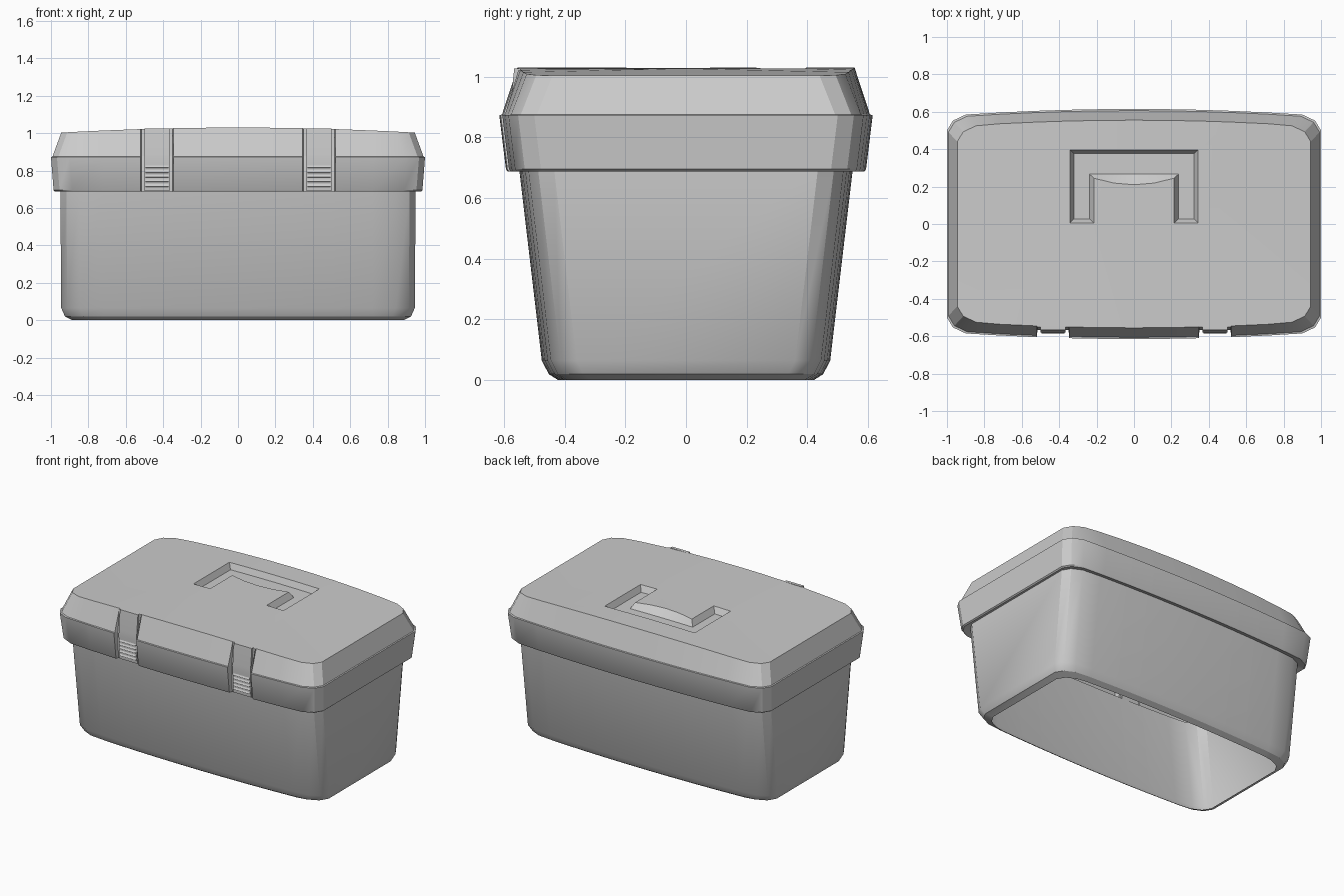
import bpy, bmesh, math
from mathutils import Vector

if "Cube" in bpy.data.objects:
    bpy.data.objects.remove(bpy.data.objects["Cube"])

LATCH_X = 0.433
NOTCH = 0.087


def outline(hx, hy, z, notch_y=None, crown=0.0):
    """Closed ring: bowed front and back, chamfered corners, optional latch notches in front."""
    def bow(x):
        return hy - 0.03 * (x / 0.9) ** 2
    xs = [-0.72, -LATCH_X - NOTCH, -LATCH_X - NOTCH + .004, -LATCH_X + NOTCH - .004,
          -LATCH_X + NOTCH, -0.17]
    xs = xs + [0.0] + [-x for x in reversed(xs)]
    corner = [(hx, hy - .115), (hx - .032, hy - .062), (hx - .1, hy - .03)]
    pts = [(-x, -y) for x, y in reversed(corner)][::-1]
    for x in xs:
        inside = abs(abs(x) - LATCH_X) < NOTCH - .002
        pts.append((x, -notch_y if inside and notch_y else -bow(x)))
    pts += [(x, -y) for x, y in reversed(corner)]
    pts += corner
    pts += [(-x, bow(x)) for x in xs]
    pts += [(-x, y) for x, y in reversed(corner)]
    return [Vector((x, y, z - crown * (x / .945) ** 2)) for x, y in pts]


def bridge(bm, rings):
    loops = [[bm.verts.new(p) for p in r] for r in rings]
    for a, b in zip(loops, loops[1:]):
        for i in range(len(a)):
            j = (i + 1) % len(a)
            bm.faces.new((a[i], a[j], b[j], b[i]))
    return loops


def finish(name, bm, angle=30, recalc=True):
    if recalc:
        bmesh.ops.recalc_face_normals(bm, faces=bm.faces)
    me = bpy.data.meshes.new(name)
    bm.to_mesh(me)
    bm.free()
    me.shade_smooth()
    me.set_sharp_from_angle(angle=math.radians(angle))
    ob = bpy.data.objects.new(name, me)
    bpy.context.collection.objects.link(ob)
    return ob


# Tapered body, open underneath
bm = bmesh.new()
bridge(bm, [outline(.885, .42, 0), outline(.925, .452, .02),
            outline(.945, .475, .065), outline(.95, .55, .70)])
finish("body", bm)

# Rim band with the flange that meets the body
bm = bmesh.new()
bridge(bm, [outline(.95, .55, .70), outline(.978, .588, .688, .562),
            outline(.986, .593, .695, .562), outline(1.0, .615, .873, .568),
            outline(.992, .606, .875, .567)])
finish("rim_band", bm)

# Lid with crowned top and handle recess
TOP, CROWN, DEPTH = 1.03, .027, .04


def recess(o, i, end, back, cross, dip, drop):
    half = [(i, end), (o, end), (o, back), (o / 2, back)]
    inner = [(-i, cross), (-i / 2, cross - dip * .75), (0, cross - dip),
             (i / 2, cross - dip * .75), (i, cross)]
    pts = half + [(0, back)] + [(-x, y) for x, y in reversed(half)] + inner
    return [Vector((x, y, TOP - CROWN * (x / .945) ** 2 - drop)) for x, y in pts]


bm = bmesh.new()
lid = bridge(bm, [outline(.992, .606, .875, .567),
                  outline(.945, .555, TOP, .552, CROWN)])
slot = bridge(bm, [recess(.342, .215, .005, .395, .245, .035, 0),
                   recess(.322, .238, .028, .378, .267, 0, DEPTH)])
bm.faces.new(slot[1])
edges = [bm.edges.get((l[k], l[(k + 1) % len(l)])) for l in (lid[1], slot[0])
         for k in range(len(l))]
bmesh.ops.triangle_fill(bm, edges=edges, use_beauty=True, normal=(0, 0, 1))
finish("lid", bm, 25)


# Latch plates and grip ridges, extruded from side profiles
def extrude_profile(name, profile, cx, half):
    bm = bmesh.new()
    ends = bridge(bm, [[Vector((cx + s * half, y, z)) for y, z in profile] for s in (-1, 1)])
    for e in ends:
        bm.faces.new(e)
    return finish(name, bm)


plate = [(-.55, .692), (-.572, .692), (-.580, .85), (-.579, .89),
         (-.566, 1.026), (-.545, 1.026)]
for side, cx in (("left", -LATCH_X), ("right", LATCH_X)):
    extrude_profile(f"latch_{side}", plate, cx, .068)
    for n in range(5):
        z = .712 + n * .025
        y = -.572 - (z - .692) * .05
        extrude_profile(f"latch_ridge_{side}_{n + 1}",
                        [(y + .004, z), (y - .007, z + .004), (y + .003, z + .022)], cx, .062)
